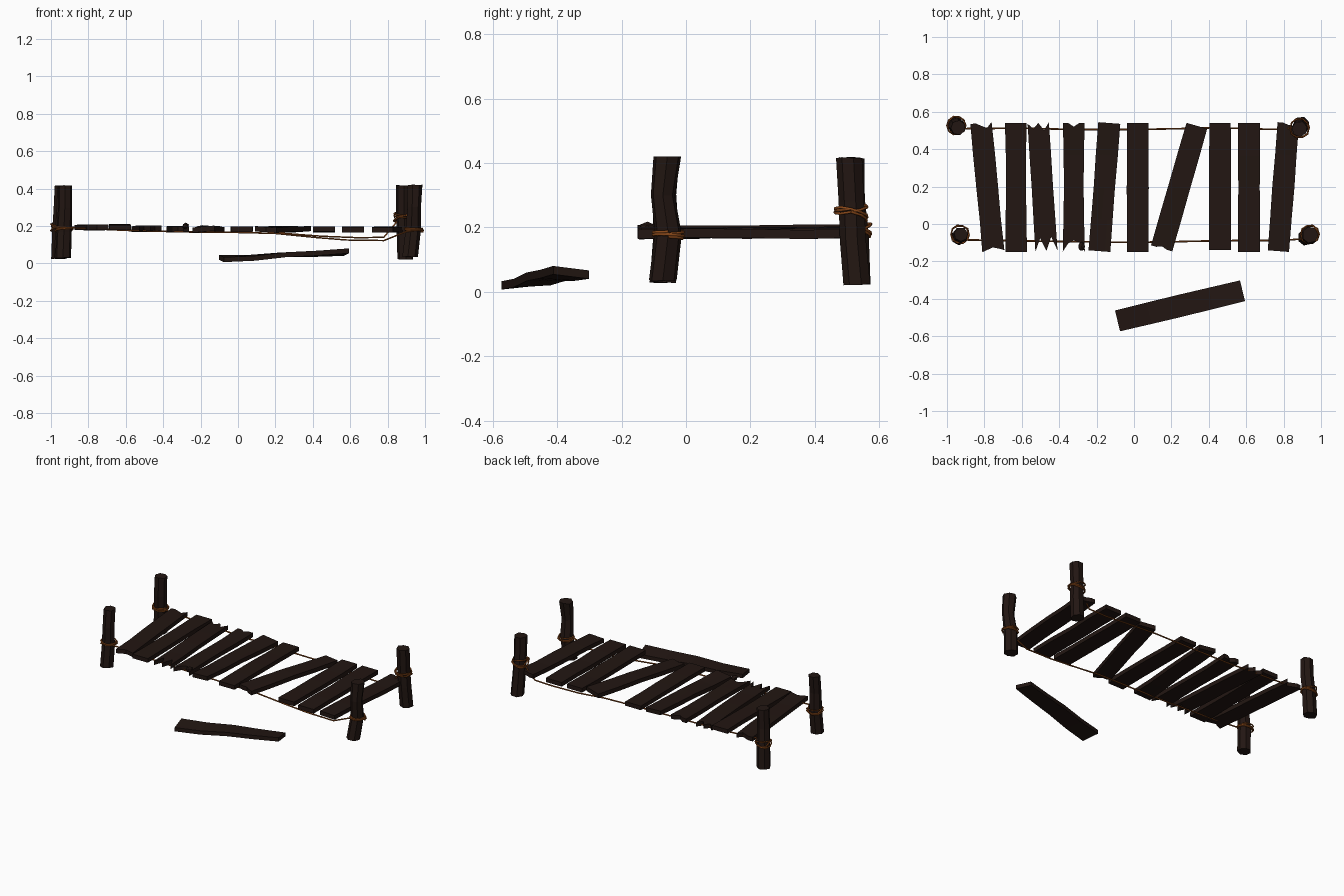
import bpy, bmesh, math, random
from mathutils import Vector

if "Cube" in bpy.data.objects:
    bpy.data.objects.remove(bpy.data.objects["Cube"])
random.seed(4)


def material(name, color):
    m = bpy.data.materials.new(name)
    m.diffuse_color = (*color, 1)
    m.use_nodes = True
    m.node_tree.nodes["Principled BSDF"].inputs["Base Color"].default_value = m.diffuse_color
    return m


WOOD = material("dark_wood", (0.016, 0.008, 0.006))
ROPE = material("rope", (0.25, 0.065, 0.010))


def finish(name, bm, mat):
    bmesh.ops.recalc_face_normals(bm, faces=bm.faces)
    me = bpy.data.meshes.new(name)
    bm.to_mesh(me)
    bm.free()
    ob = bpy.data.objects.new(name, me)
    bpy.context.collection.objects.link(ob)
    me.materials.append(mat)
    return ob


def plank(name, a, b, width=0.118, thick=0.028, cut_a=(0,) * 5, cut_b=(0,) * 5,
          lift=(0, 0, 0, 0, 0), tilt=(0, 0), waist=0.0):
    """Worn board from a to b; cut_* shorten the ends per column, lift bends it."""
    a, b = Vector(a), Vector(b)
    d = (b - a).normalized()
    side = Vector((d.y, -d.x, 0)).normalized()
    bm = bmesh.new()
    n, cols = 4, 5
    layers = {1: [], -1: []}
    for i in range(n + 1):
        t = i / n
        w = width * (1 - waist * math.sin(math.pi * t)) * random.uniform(0.96, 1.01)
        roll = tilt[0] + (tilt[1] - tilt[0]) * t
        drop = random.uniform(-0.003, 0.003) + lift[i]
        for s in (1, -1):
            row = []
            for c in range(cols):
                u = c / (cols - 1) - 0.5
                p = a.lerp(b, t) + side * u * w
                if i == 0:
                    p += d * cut_a[c]
                if i == n:
                    p -= d * cut_b[c]
                p.z += s * thick / 2 + drop + roll * u
                row.append(bm.verts.new(p))
            layers[s].append(row)
    T, B = layers[1], layers[-1]
    for i in range(n):
        for L in (T, B):
            for c in range(cols - 1):
                bm.faces.new((L[i][c], L[i][c + 1], L[i + 1][c + 1], L[i + 1][c]))
        for c in (0, cols - 1):
            bm.faces.new((T[i][c], T[i + 1][c], B[i + 1][c], B[i][c]))
    for i in (0, n):
        for c in range(cols - 1):
            bm.faces.new((T[i][c], T[i][c + 1], B[i][c + 1], B[i][c]))
    return finish(name, bm, WOOD)


def post(name, rings, turn):
    """Crooked seven-sided stake; rings are (x, y, z, radius)."""
    bm = bmesh.new()
    loops = []
    for x, y, z, r in rings:
        loops.append([bm.verts.new((x + r * math.cos(turn + k * math.tau / 7),
                                    y + r * math.sin(turn + k * math.tau / 7),
                                    z + random.uniform(-0.003, 0.003))) for k in range(7)])
    for lo, hi in zip(loops, loops[1:]):
        for k in range(7):
            bm.faces.new((lo[k], lo[(k + 1) % 7], hi[(k + 1) % 7], hi[k]))
    bm.faces.new(loops[0])
    bm.faces.new(loops[-1])
    return finish(name, bm, WOOD)


def rope(name, points, radius=0.0045):
    cu = bpy.data.curves.new(name, 'CURVE')
    cu.dimensions = '3D'
    cu.bevel_depth = radius
    cu.bevel_resolution = 1
    cu.use_fill_caps = True
    sp = cu.splines.new('POLY')
    sp.points.add(len(points) - 1)
    for p, co in zip(sp.points, points):
        p.co = (*co, 1)
    ob = bpy.data.objects.new(name, cu)
    bpy.context.collection.objects.link(ob)
    cu.materials.append(ROPE)
    return ob


def coil(name, x, y, z, r=0.047, tilt=0.2, turns=3, height=0.022):
    pts = []
    for k in range(turns * 10 + 1):
        a = k * math.tau / 10
        rr = r + random.uniform(-0.002, 0.004)
        lean = tilt * (1 if k < turns * 5 else -0.6)
        pts.append((x + rr * math.cos(a), y + rr * math.sin(a),
                    z + height * (k / (turns * 10) - 0.5) + lean * rr * math.cos(a + 0.8)))
    return rope(name, pts)


# Corner stakes
post("post_front_left", [(-0.935, -0.07, 0.03, 0.043), (-0.93, -0.06, 0.17, 0.042),
                         (-0.925, -0.065, 0.30, 0.038), (-0.925, -0.055, 0.415, 0.038)], 0.2)
post("post_back_left", [(-0.955, 0.53, 0.025, 0.044), (-0.95, 0.525, 0.18, 0.043),
                        (-0.945, 0.515, 0.29, 0.041), (-0.94, 0.515, 0.415, 0.040)], 0.5)
post("post_front_right", [(0.918, -0.072, 0.035, 0.044), (0.935, -0.055, 0.18, 0.043),
                          (0.940, -0.072, 0.30, 0.038), (0.942, -0.058, 0.418, 0.044)], 0.0)
post("post_back_right", [(0.895, 0.532, 0.022, 0.043), (0.89, 0.52, 0.16, 0.042),
                         (0.885, 0.515, 0.28, 0.041), (0.885, 0.508, 0.418, 0.042)], 0.3)

# Rope lashings around the stakes
coil("lashing_front_left", -0.93, -0.055, 0.187)
coil("lashing_back_left", -0.95, 0.527, 0.195, tilt=0.35)
coil("lashing_front_right", 0.94, -0.055, 0.178, tilt=0.1)
coil("lashing_back_right", 0.885, 0.512, 0.25, r=0.05, tilt=0.35, height=0.03)

# Sagging ropes carrying the deck
rope("rope_front", [(-0.89, -0.085, 0.19), (-0.6, -0.09, 0.176), (-0.3, -0.095, 0.168),
                    (0, -0.098, 0.165), (0.2, -0.095, 0.16), (0.42, -0.09, 0.138),
                    (0.58, -0.088, 0.125), (0.78, -0.088, 0.122), (0.9, -0.08, 0.17)])
rope("rope_back", [(-0.91, 0.51, 0.195), (-0.6, 0.512, 0.178), (-0.3, 0.505, 0.17),
                   (0, 0.505, 0.165), (0.25, 0.51, 0.16), (0.45, 0.515, 0.145),
                   (0.65, 0.508, 0.137), (0.78, 0.506, 0.14), (0.86, 0.515, 0.235)])

# Deck planks: x at front, x at back, y front, y back, z, options
S = 0.055
deck = [
    (-0.752, -0.818, -0.145, 0.54, 0.192, dict(cut_a=(0, 0.01, 0.02, S * 0.2, 0), cut_b=(0, 0, 0.015, 0.03, 0))),
    (-0.63, -0.632, -0.15, 0.54, 0.190, dict(waist=0.09)),
    (-0.468, -0.512, -0.145, 0.54, 0.186, dict(cut_a=(0, 0.07, 0, 0.075, 0), cut_b=(0, 0.03, 0, 0.04, 0))),
    (-0.322, -0.322, -0.148, 0.54, 0.185, dict(waist=0.1, cut_a=(0, 0.045, 0.06, 0.05, 0),
                                               cut_b=(0, 0, 0.02, 0, 0))),
    (-0.185, -0.132, -0.145, 0.54, 0.184, dict(tilt=(0.01, -0.01))),
    (0.02, 0.02, -0.15, 0.54, 0.182, dict()),
    (0.148, 0.336, -0.13, 0.525, 0.182, dict(tilt=(-0.008, 0.008), cut_a=(0, 0, 0.01, 0, 0))),
    (0.46, 0.46, -0.14, 0.54, 0.182, dict()),
    (0.615, 0.615, -0.15, 0.54, 0.180, dict()),
    (0.772, 0.825, -0.145, 0.54, 0.180, dict(cut_b=(0, 0, 0.01, 0.012, 0.01))),
]
for i, (xf, xb, yf, yb, z, opts) in enumerate(deck):
    plank(f"deck_plank_{i + 1}", (xf, yf, z), (xb, yb, z + random.uniform(-0.003, 0.004)), **opts)

# Bark knot standing up at the front of the fourth plank
bm = bmesh.new()
bmesh.ops.create_icosphere(bm, subdivisions=1, radius=0.018)
for v in bm.verts:
    v.co = Vector((v.co.x * 1.1 - 0.28, v.co.y * 1.5 - 0.12, v.co.z + 0.2))
finish("plank_knot", bm, WOOD)

# Fallen plank lying in front
plank("fallen_plank", (-0.088, -0.518, 0.024), (0.58, -0.357, 0.063), thick=0.026,
      lift=(0, -0.004, 0.004, 0.0, 0), tilt=(-0.012, 0.014))
